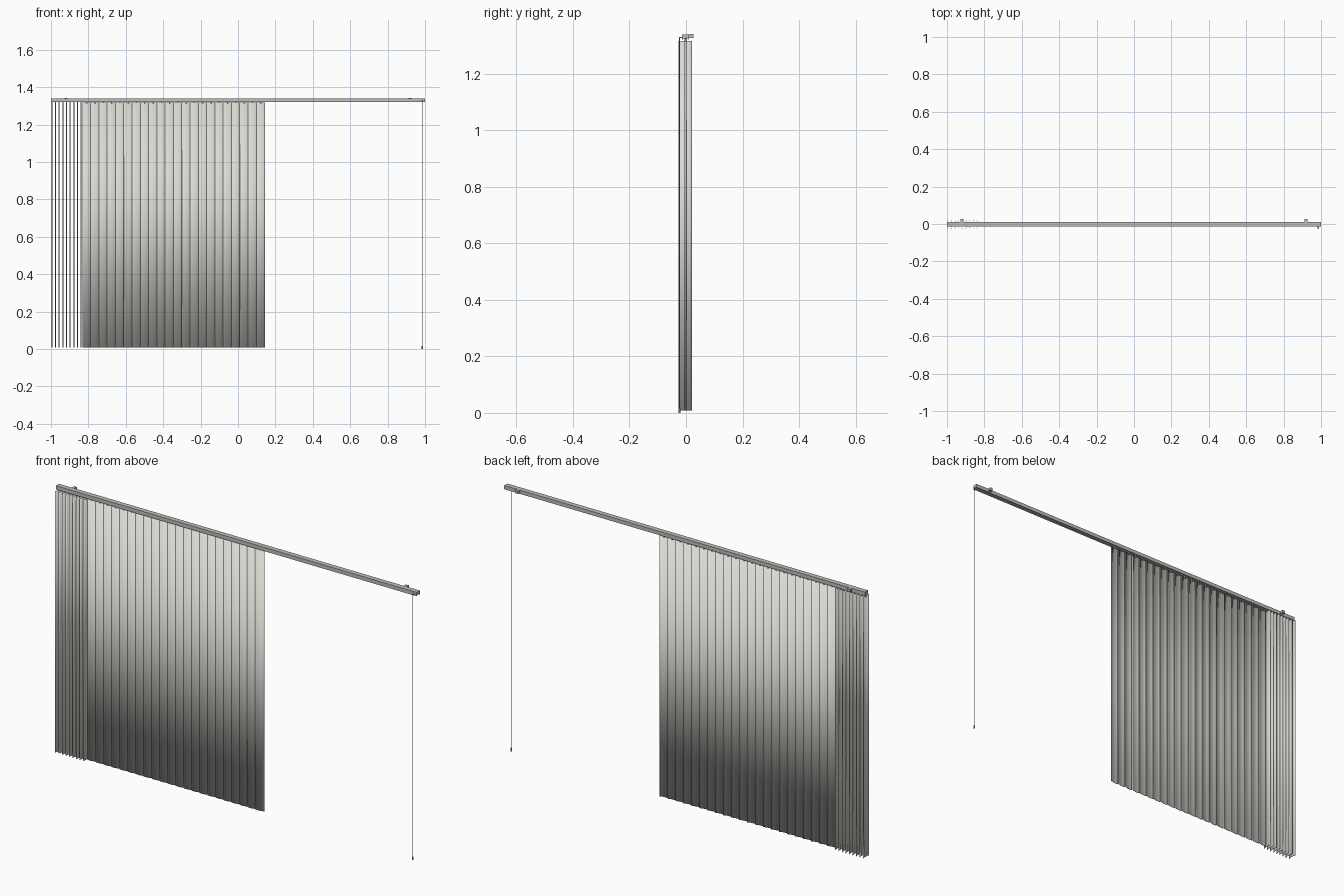
import bpy, bmesh, math
from mathutils import Matrix, Vector

if "Cube" in bpy.data.objects:
    bpy.data.objects.remove(bpy.data.objects["Cube"])


def material(name, col):
    m = bpy.data.materials.new(name)
    m.diffuse_color = (*col, 1)
    m.use_nodes = True
    m.node_tree.nodes["Principled BSDF"].inputs["Base Color"].default_value = m.diffuse_color
    return m


SLAT = material("pale_warm_grey", (0.70, 0.71, 0.66))
RAIL = material("rail_grey", (0.52, 0.53, 0.50))


def finish(name, bm, mat, smooth=False):
    bmesh.ops.recalc_face_normals(bm, faces=bm.faces)
    me = bpy.data.meshes.new(name)
    bm.to_mesh(me)
    bm.free()
    me.materials.append(mat)
    for p in me.polygons:
        p.use_smooth = smooth
    ob = bpy.data.objects.new(name, me)
    bpy.context.collection.objects.link(ob)
    return ob


def box(name, lo, hi, mat):
    lo, hi = Vector(lo), Vector(hi)
    bm = bmesh.new()
    mtx = Matrix.Translation((lo + hi) / 2) @ Matrix.Diagonal((*(hi - lo), 1))
    bmesh.ops.create_cube(bm, size=1, matrix=mtx)
    return finish(name, bm, mat)


def rod(name, x, y, z0, z1, r, mat, sides=8):
    bm = bmesh.new()
    bmesh.ops.create_cone(bm, cap_ends=True, segments=sides, radius1=r, radius2=r,
                          depth=z1 - z0, matrix=Matrix.Translation((x, y, (z0 + z1) / 2)))
    return finish(name, bm, mat)


def slat(name, x, y, angle, width=0.048, z0=0.008, z1=1.317):
    """Thin closed slat with a shallow arc, bulging to the front, softly shaded."""
    n, bow, t = 6, 0.004, 0.0012
    bm = bmesh.new()
    rot = Matrix.Rotation(angle, 3, 'Z')
    rows = []
    for z in (z0, z1):
        for off in (-t / 2, t / 2):
            row = []
            for i in range(n + 1):
                u = 2 * i / n - 1
                p = rot @ Vector((u * width / 2, bow * (u * u - 0.5) + off, 0))
                row.append(bm.verts.new((p.x + x, p.y + y, z)))
            rows.append(row)
    fb, bb, ft, bt = rows
    for i in range(n):
        for a, b in ((fb, ft), (bb, bt), (fb, bb), (ft, bt)):
            bm.faces.new((a[i], a[i + 1], b[i + 1], b[i]))
    for i in (0, n):
        bm.faces.new((fb[i], ft[i], bt[i], bb[i]))
    return finish(name, bm, SLAT, True)


# Head rail with a shallow channel lip below
box("head_rail", (-1, -0.014, 1.325), (1, 0.011, 1.340), RAIL)
for y in (-0.014, 0.008):
    box("rail_lip", (-1, y, 1.321), (1, y + 0.003, 1.325), RAIL)

# Wall brackets
for s in (-0.92, 0.92):
    box("wall_bracket", (s - 0.008, 0.011, 1.327), (s + 0.008, 0.027, 1.341), RAIL)

# Drawn slats, nearly flat and overlapping
count, pitch = 22, 0.0443
for i in range(count):
    x = 0.122 - i * pitch
    slat("drawn_slat", x, -0.002, math.radians(7))
    rod("slat_hanger", x, -0.002, 1.31, 1.326, 0.003, RAIL, 6)

# Stacked slats, turned edge-on
for i in range(9):
    x = -0.995 + i * 0.0195
    slat("stacked_slat", x, -0.002, math.radians(90))
    rod("slat_hanger", x, -0.002, 1.31, 1.326, 0.003, RAIL, 6)

# Pull cord with a small weight, and the arm that holds it
rod("pull_cord", 0.985, -0.023, 0.01, 1.328, 0.0012, RAIL, 6)
rod("cord_weight", 0.985, -0.023, 0.0, 0.016, 0.0035, RAIL, 8)
box("cord_arm", (0.982, -0.025, 1.326), (0.988, -0.014, 1.331), RAIL)
